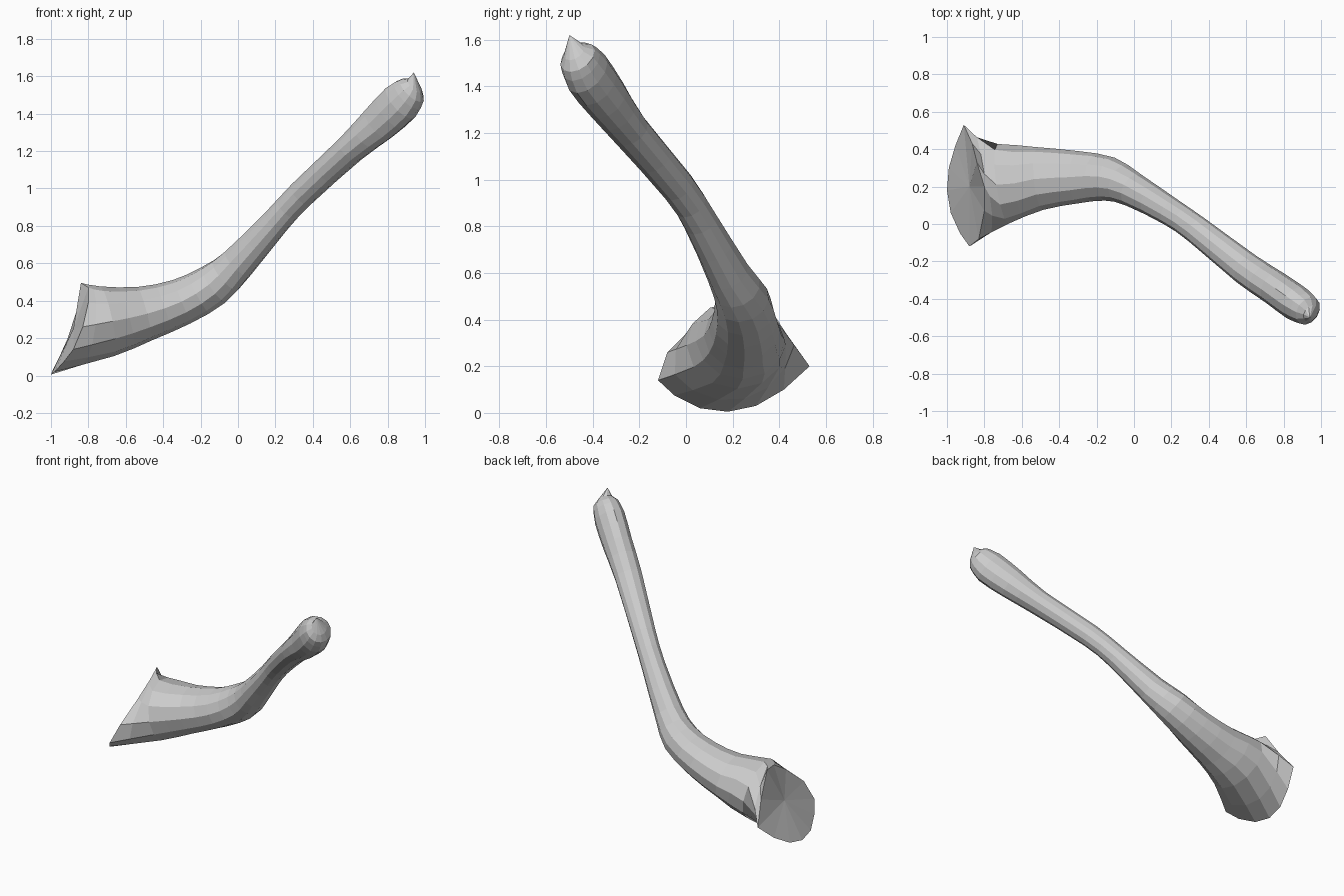
import bpy, bmesh, math
from mathutils import Vector

if "Cube" in bpy.data.objects:
    bpy.data.objects.remove(bpy.data.objects["Cube"])

N = 12

# Flared rim at the low end, starting at the top and running towards the back
rim = [(-.84, .33, .495), (-.865, .43, .34), (-.91, .53, .2), (-.955, .42, .10),
       (-.99, .30, .03), (-1, .18, .005), (-.98, .06, .02), (-.93, -.05, .075),
       (-.88, -.12, .14), (-.83, -.08, .26), (-.80, .07, .39), (-.80, .2, .47)]

# Shaft stations: x, y, z, half width, half height
stations = [(-.70, .215, .29, .215, .19), (-.50, .243, .33, .168, .148),
            (-.30, .25, .395, .14, .125), (-.13, .24, .485, .118, .115),
            (0, .18, .60, .092, .095), (.2, .062, .82, .075, .075),
            (.34, -.035, .97, .075, .075), (.6, -.24, 1.21, .088, .08),
            (.75, -.34, 1.345, .092, .105), (.87, -.425, 1.46, .095, .115),
            (.93, -.465, 1.525, .08, .085)]
tip = Vector((.94, -.5, 1.62))

rings = [[Vector(p) for p in rim]]
centres = [Vector(s[:3]) for s in stations]
for i, s in enumerate(stations):
    a = centres[max(i - 1, 0)]
    b = centres[min(i + 1, len(centres) - 1)]
    t = (b - a).normalized()
    side = Vector((-t.y, t.x, 0)).normalized()
    up = t.cross(side)
    rings.append([centres[i] + side * s[3] * math.sin(2 * math.pi * k / N)
                  + up * s[4] * math.cos(2 * math.pi * k / N) for k in range(N)])


def midpoint_ring(i):
    """Smooth ring halfway between ring i and ring i + 1."""
    r0, r1 = rings[max(i - 1, 0)], rings[i]
    r2, r3 = rings[i + 1], rings[min(i + 2, len(rings) - 1)]
    return [(9 * (q + r) - p - s) / 16 for p, q, r, s in zip(r0, r1, r2, r3)]


smooth = []
for i in range(len(rings) - 1):
    smooth += [rings[i], midpoint_ring(i)]
smooth.append(rings[-1])

bm = bmesh.new()
loops = [[bm.verts.new(p) for p in r] for r in smooth]


def bridge(a, b):
    for k in range(N):
        j = (k + 1) % N
        bm.faces.new((a[k], a[j], b[j], b[k]))


def fan(loop, point):
    v = bm.verts.new(point)
    for k in range(N):
        bm.faces.new((loop[k], loop[(k + 1) % N], v))


# Shaft skin
for a, b in zip(loops, loops[1:]):
    bridge(a, b)

# Slightly hollow end face
fan(loops[0], (-.88, .2, .25))

# Rounded head with a small peak
cap = [bm.verts.new(v.co.lerp(centres[-1], .4) + Vector((.015, -.015, .025))) for v in loops[-1]]
bridge(loops[-1], cap)
fan(cap, tip)

bmesh.ops.recalc_face_normals(bm, faces=bm.faces)
mesh = bpy.data.meshes.new("bent_shaft")
bm.to_mesh(mesh)
bm.free()
bpy.context.collection.objects.link(bpy.data.objects.new("bent_shaft", mesh))
